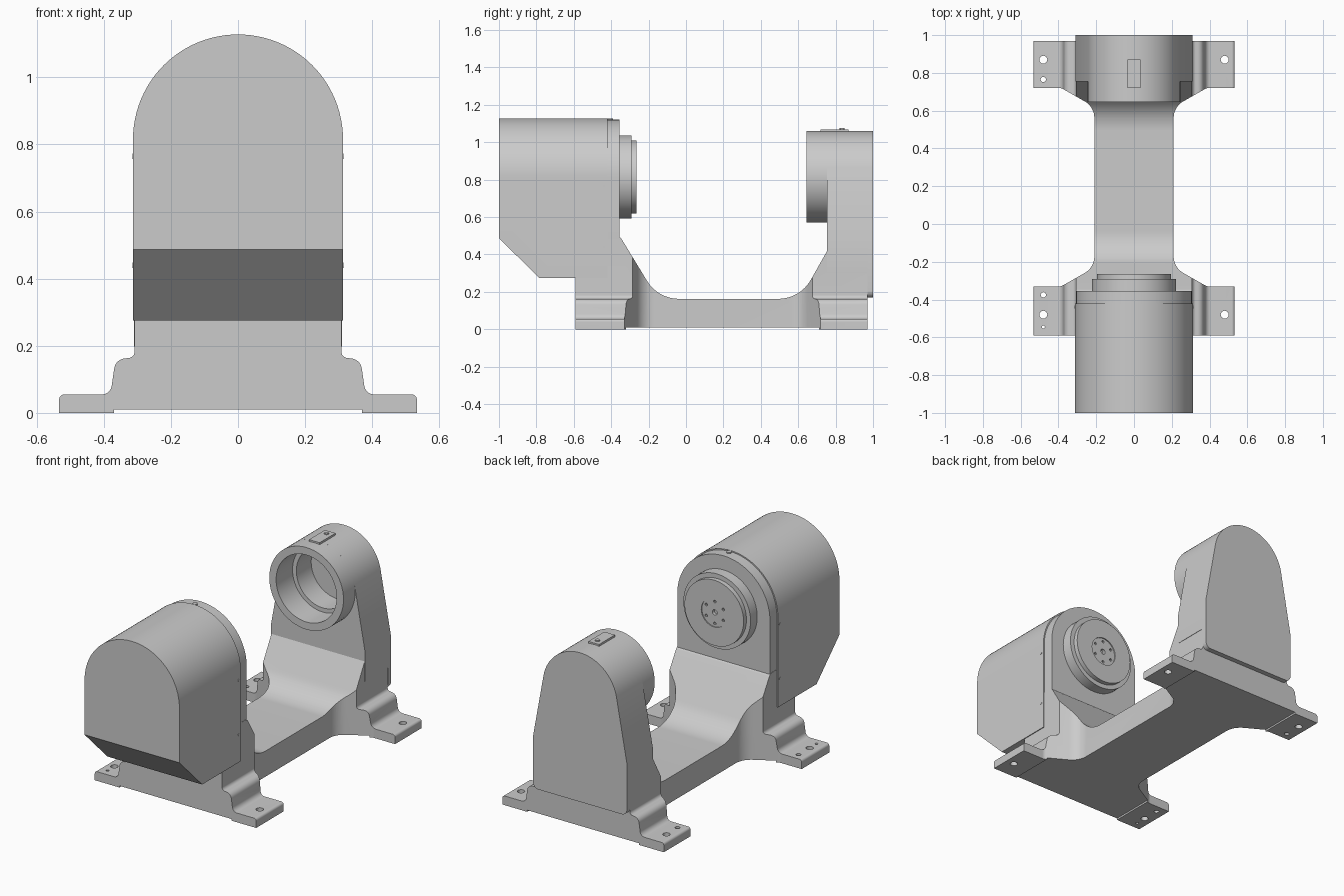
import bpy, bmesh, math
from mathutils import Vector

cube = bpy.data.objects.get("Cube")
if cube:
    bpy.data.objects.remove(cube, do_unlink=True)

grey = bpy.data.materials.new("cast grey")
grey.use_nodes = True
colour = (0.6, 0.6, 0.6, 1)
grey.diffuse_color = colour
grey.node_tree.nodes["Principled BSDF"].inputs["Base Color"].default_value = colour

AXIS_Z = 0.815   # height of the spindle axis


def rounded(points, steps=8):
    """Polygon from (a, b, radius) corners; corners without radius stay sharp."""
    out = []
    for i, p in enumerate(points):
        c = Vector(p[:2])
        if len(p) < 3:
            out.append(c)
            continue
        u = (Vector(points[i - 1][:2]) - c).normalized()
        v = (Vector(points[(i + 1) % len(points)][:2]) - c).normalized()
        half = u.angle(v) / 2
        mid = c + (u + v).normalized() * (p[2] / math.sin(half))
        t = p[2] / math.tan(half)
        start, end = c + u * t - mid, c + v * t - mid
        for k in range(steps + 1):
            out.append(mid + start.lerp(end, k / steps).normalized() * p[2])
    return out


def mirrored(half):
    return half + [(-p[0],) + tuple(p[1:]) for p in reversed(half)]


def arc(radius, a0, a1, n, cx=0, cy=AXIS_Z):
    return [(cx + radius * math.cos(math.radians(a0 + (a1 - a0) * k / n)),
             cy + radius * math.sin(math.radians(a0 + (a1 - a0) * k / n)))
            for k in range(n + 1)]


def prism(name, outline, axis, lo, hi):
    place = {"X": lambda a, b, t: (t, a, b),
             "Y": lambda a, b, t: (a, t, b),
             "Z": lambda a, b, t: (a, b, t)}[axis]
    bm = bmesh.new()
    rings = [[bm.verts.new(place(p[0], p[1], t)) for p in outline] for t in (lo, hi)]
    bm.faces.new(rings[0])
    bm.faces.new(rings[1])
    n = len(outline)
    for i in range(n):
        j = (i + 1) % n
        bm.faces.new((rings[0][i], rings[0][j], rings[1][j], rings[1][i]))
    bmesh.ops.recalc_face_normals(bm, faces=bm.faces)
    mesh = bpy.data.meshes.new(name)
    bm.to_mesh(mesh)
    bm.free()
    mesh.materials.append(grey)
    obj = bpy.data.objects.new(name, mesh)
    bpy.context.collection.objects.link(obj)
    return obj


def rod(name, axis, a, b, radius, lo, hi, n=24):
    return prism(name, arc(radius, 0, 360, n, a, b)[:-1], axis, lo, hi)


def boolean(obj, tool, operation):
    mod = obj.modifiers.new("cut", "BOOLEAN")
    mod.operation, mod.solver, mod.object = operation, "EXACT", tool
    bpy.context.view_layer.objects.active = obj
    bpy.ops.object.modifier_apply(modifier=mod.name)
    bpy.data.objects.remove(tool, do_unlink=True)


# Base casting: plan, cross-section and side profile intersected
plan = mirrored([(0.533, -0.59), (0.533, -0.33), (0.385, -0.33, 0.04), (0.21, -0.23, 0.1),
                 (0.21, 0.62, 0.1), (0.385, 0.72, 0.04), (0.533, 0.72), (0.533, 0.97)])
section = mirrored([(0.37, 0.01), (0.37, 0), (0.533, 0), (0.533, 0.055, 0.015),
                    (0.38, 0.055, 0.03), (0.365, 0.16, 0.035), (0.308, 0.165, 0.02),
                    (0.308, 1.0)])
side = [(-0.7, -0.1), (-0.7, 0.5), (-0.355, 0.5, 0.03), (-0.15, 0.163, 0.2),
        (0.61, 0.163, 0.2), (0.755, 0.42), (1.1, 0.42), (1.1, -0.1)]
base = prism("base_casting", rounded(plan), "Z", -0.05, 1.2)
boolean(base, prism("section_tool", rounded(section), "Y", -1.2, 1.2), "INTERSECT")
boolean(base, prism("side_tool", rounded(side, 14), "X", -0.8, 0.8), "INTERSECT")

# Mounting holes in the four feet
for x, y, r in [(-0.48, -0.375, 0.014), (-0.48, -0.48, 0.021), (-0.48, -0.545, 0.008),
                (0.48, -0.48, 0.021), (-0.48, 0.87, 0.021), (-0.48, 0.765, 0.014),
                (0.48, 0.87, 0.021)]:
    boolean(base, rod("hole_tool", "Z", x, y, r, -0.1, 0.3, 16), "DIFFERENCE")

# Headstock: arched housing with a chamfered lower front edge
arch = [(-0.313, 0.2), (0.313, 0.2)] + arc(0.313, 0, 180, 48)
housing = prism("headstock_housing", arch, "Y", -1.0, -0.42)
boolean(housing, prism("chamfer_tool", [(-1.1, 0.1), (-0.3, 0.1), (-0.3, 0.275),
                                        (-0.785, 0.275), (-1.0, 0.487), (-1.1, 0.586)],
                       "X", -0.6, 0.6), "DIFFERENCE")
inner_arch = [(-0.306, 0.48), (0.306, 0.48)] + arc(0.306, 0, 180, 48)
face_plate = prism("headstock_face_plate", inner_arch, "Y", -0.43, -0.355)
spindle_flange = rod("spindle_flange", "Y", 0, AXIS_Z, 0.222, -0.36, -0.292, 64)
spindle = rod("spindle_disc", "Y", 0, AXIS_Z, 0.195, -0.3, -0.265, 64)
boolean(spindle, rod("recess_tool", "Y", 0, AXIS_Z, 0.085, -0.271, -0.2, 32), "DIFFERENCE")
boolean(spindle, rod("centre_tool", "Y", 0, AXIS_Z, 0.016, -0.29, -0.2, 16), "DIFFERENCE")
for k in range(6):
    a = math.radians(60 * k + 30)
    boolean(spindle, rod("bolt_tool", "Y", 0.065 * math.cos(a),
                         AXIS_Z + 0.065 * math.sin(a), 0.008, -0.285, -0.2, 10), "DIFFERENCE")

# Small screws on the headstock
rod("top_screw", "Z", 0, -0.405, 0.014, 1.1, 1.128, 16)
for s in (-1, 1):
    for z in (0.44, 0.765):
        rod("side_screw", "X", -0.44, z, 0.008, s * 0.3, s * 0.315, 12)

# Tailstock: tapered arch, back cover and bored ring
dome = arc(0.245, 11, 169, 40)
tail = prism("tailstock_body", [(-0.31, 0.3), (0.31, 0.3), (0.31, 0.48)] + dome
             + [(-0.31, 0.48)], "Y", 0.755, 0.97)
cover = prism("tailstock_cover", rounded([(-0.31, 0.17, 0.035), (0.31, 0.17, 0.035),
              (0.31, 0.48)] + dome + [(-0.31, 0.48)]), "Y", 0.97, 1.0)
ring = rod("tailstock_ring", "Y", 0, AXIS_Z, 0.245, 0.645, 0.755, 64)
boolean(ring, rod("bore_tool", "Y", 0, AXIS_Z, 0.2, 0.6, 0.8, 64), "DIFFERENCE")
boolean(tail, rod("seat_tool", "Y", 0, AXIS_Z, 0.2, 0.7, 0.8, 64), "DIFFERENCE")
boolean(tail, rod("inner_bore_tool", "Y", 0, AXIS_Z, 0.175, 0.7, 0.94, 64), "DIFFERENCE")

# Oil cover on top of the tailstock
prism("oil_cover", [(-0.035, 0.72), (0.035, 0.72), (0.035, 0.87), (-0.035, 0.87)],
      "Z", 1.045, 1.069)
rod("oil_screw", "Z", 0, 0.835, 0.013, 1.06, 1.075, 16)

# Smooth round surfaces while keeping edges crisp
bpy.ops.object.select_all(action="DESELECT")
for obj in bpy.context.collection.objects:
    if obj.type == "MESH" and grey.name in obj.data.materials:
        obj.select_set(True)
        bpy.context.view_layer.objects.active = obj
bpy.ops.object.shade_smooth_by_angle(angle=math.radians(28))
